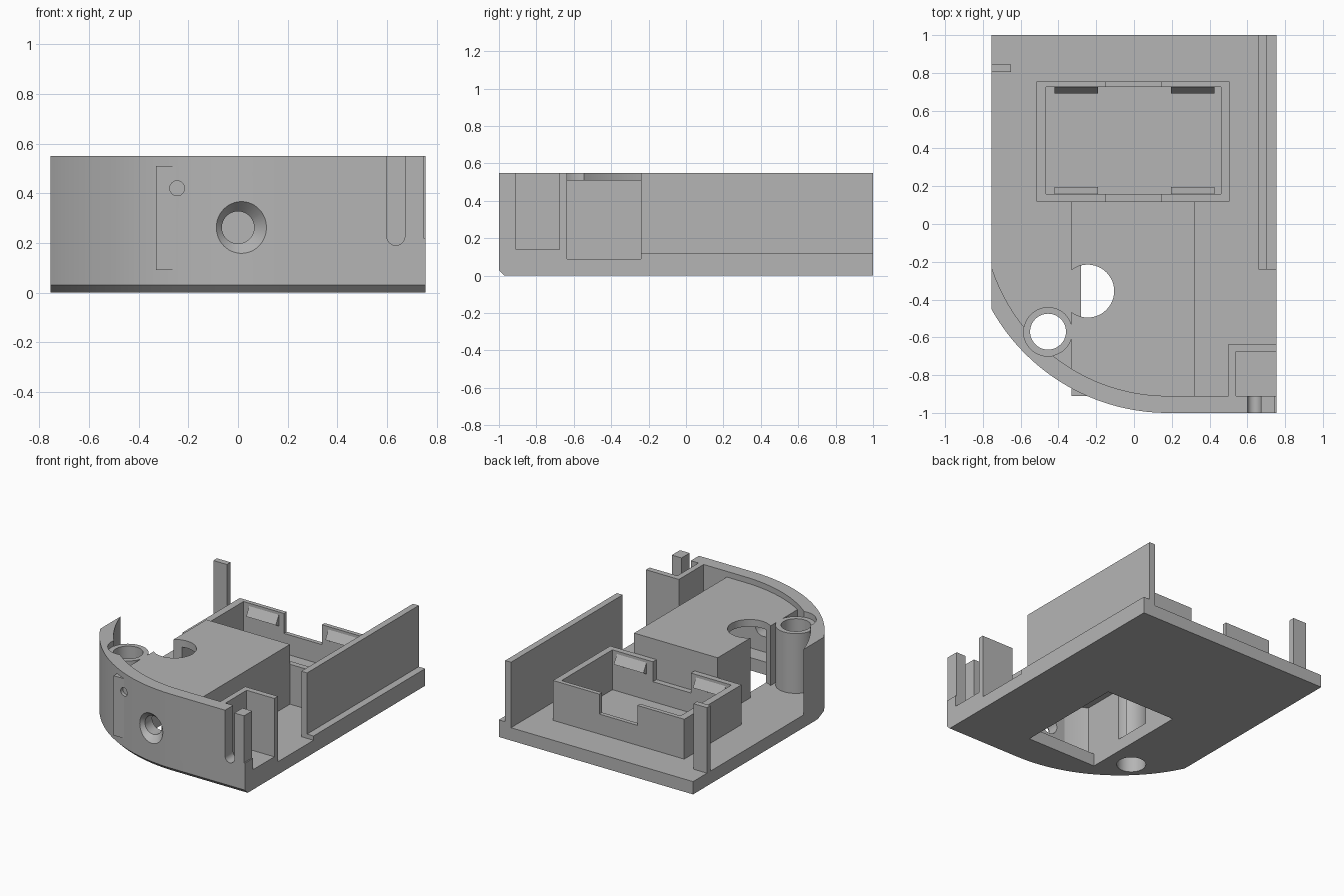
import bpy, bmesh, math
from mathutils import Matrix

if "Cube" in bpy.data.objects:
    bpy.data.objects.remove(bpy.data.objects["Cube"], do_unlink=True)

grey = bpy.data.materials.new("plain_grey")
grey.use_nodes = True
grey.diffuse_color = (0.46, 0.46, 0.46, 1)
grey.node_tree.nodes["Principled BSDF"].inputs["Base Color"].default_value = grey.diffuse_color

W, TOP, FLOOR = 0.755, 0.55, 0.09      # half width, rim height, floor height
CX, CY = 0.18, 0.07                    # centre of the curved front
parts = []


def finish(name, bm):
    bmesh.ops.recalc_face_normals(bm, faces=bm.faces)
    mesh = bpy.data.meshes.new(name)
    bm.to_mesh(mesh)
    bm.free()
    ob = bpy.data.objects.new(name, mesh)
    bpy.context.collection.objects.link(ob)
    mesh.materials.append(grey)
    parts.append(ob)
    return ob


def loft(name, loops):
    """Skin equal-length point loops and cap both ends."""
    bm = bmesh.new()
    rings = [[bm.verts.new(p) for p in loop] for loop in loops]
    n = len(rings[0])
    for a, b in zip(rings, rings[1:]):
        for i in range(n):
            j = (i + 1) % n
            bm.faces.new((a[i], a[j], b[j], b[i]))
    bm.faces.new(rings[0])
    bm.faces.new(rings[-1])
    return finish(name, bm)


def prism(name, outline, z0, z1):
    return loft(name, [[(x, y, z) for x, y in outline] for z in (z0, z1)])


def box(name, x0, x1, y0, y1, z0, z1):
    return prism(name, [(x0, y0), (x1, y0), (x1, y1), (x0, y1)], z0, z1)


def cylinder(name, x, y, r, z0, z1):
    ring = [math.tau * i / 48 for i in range(48)]
    return prism(name, [(x + r * math.cos(a), y + r * math.sin(a)) for a in ring], z0, z1)


def bore(name, x, z, r0, r1, y0, y1):
    """Round cutter along y, optionally tapered."""
    ring = [math.tau * i / 48 for i in range(48)]
    return loft(name, [[(x + r * math.cos(a), y, z + r * math.sin(a)) for a in ring]
                       for r, y in ((r0, y0), (r1, y1))])


def cut(ob, *cutters):
    for c in cutters:
        mod = ob.modifiers.new("cut", "BOOLEAN")
        mod.operation, mod.solver, mod.object = "DIFFERENCE", "EXACT", c
    graph = bpy.context.evaluated_depsgraph_get()
    mesh = bpy.data.meshes.new_from_object(ob.evaluated_get(graph))
    ob.modifiers.clear()
    ob.data = mesh


def discard(*cutters):
    for c in cutters:
        parts.remove(c)
        bpy.data.objects.remove(c, do_unlink=True)


def front_edge(r):
    """Straight front from the left side, then the arc to the right side."""
    end = math.acos((W + CX) / r)
    pts = [(W, CY - r)]
    for i in range(41):
        a = -math.pi / 2 - (math.pi / 2 - end) * i / 40
        pts.append((CX + r * math.cos(a), CY + r * math.sin(a)))
    return pts


# Base plate with a chamfered lower front edge
levels = ((1.04, 0), (1.07, 0.03), (1.07, FLOOR))
base = loft("base_plate", [[(x, y, z) for x, y in front_edge(r) + [(-W, 1), (W, 1)]]
                           for r, z in levels])

# Curved front wall
wall = prism("front_wall", front_edge(1.07) + front_edge(0.98)[::-1], FLOOR, TOP)

# Central housing and screw post
housing = box("central_housing", -0.33, 0.32, -0.91, 0.12, FLOOR, 0.51)
BX, BY = -0.455, -0.57
post = cylinder("screw_post", BX, BY, 0.13, FLOOR, 0.51)

# Screw bore, clearance above the post, base opening and housing cavity
screw = cylinder("cut_screw", BX, BY, 0.095, -0.1, 0.7)
clearance = cylinder("cut_clearance", BX, BY, 0.13, 0.51, 0.7)
opening = box("cut_opening", -0.28, 0.27, -0.74, 0.06, -0.1, 0.2)
cavity = box("cut_cavity", -0.28, 0.27, -0.86, 0.06, 0.0, 0.46)
scoop = cylinder("cut_scoop", -0.245, -0.355, 0.14, 0.05, 0.7)

# Countersunk front hole, small pilot hole, rounded cable slot
sink = bore("cut_sink", 0, 0.262, 0.125, 0.065, -1.01, -0.94)
hole = bore("cut_hole", 0, 0.262, 0.065, 0.065, -1.1, -0.8)
pilot = bore("cut_pilot", -0.245, 0.42, 0.03, 0.03, -1.1, -0.885)
slot_end = bore("cut_slot_end", 0.636, 0.226, 0.036, 0.036, -1.1, -0.85)
slot = box("cut_slot", 0.6, 0.672, -1.1, -0.85, 0.226, 0.7)
relief = box("cut_relief", 0.747, 0.8, -1.1, -0.85, 0.22, 0.7)

cut(base, screw, opening)
cut(post, screw)
cut(wall, screw, clearance, sink, hole, pilot, slot_end, slot, relief)
cut(housing, cavity, scoop, sink, hole, pilot, screw)
discard(screw, clearance, opening, cavity, scoop, sink, hole, pilot, slot_end, slot, relief)

# Side wall standing on a low ledge
box("side_ledge", 0.66, W, -0.24, 1, FLOOR, 0.12)
box("side_wall", 0.66, 0.705, -0.24, 1, 0.12, TOP)

# Corner pocket beside the cable slot
box("pocket_floor", 0.5, W, -0.91, -0.635, FLOOR, 0.14)
prism("pocket_wall", [(0.5, -0.91), (0.54, -0.91), (0.54, -0.675), (W, -0.675),
                      (W, -0.635), (0.5, -0.635)], 0.14, TOP)

# Rear corner post
box("rear_post", -W, -0.65, 0.805, 0.845, FLOOR, TOP)

# Open tray frame with a notch in its front and rear walls
frame = box("tray_frame", -0.515, 0.505, 0.12, 0.755, FLOOR, 0.37)
inside = box("cut_inside", -0.465, 0.46, 0.16, 0.725, 0.0, 0.5)
notch = box("cut_notch", -0.15, 0.145, 0.121, 0.8, 0.23, 0.5)
notch.data.transform(Matrix.Translation((0, -0.05, 0)))
notch_rear = box("cut_notch_rear", -0.15, 0.145, 0.6, 0.9, 0.23, 0.5)
cut(frame, inside, notch, notch_rear)
discard(inside, notch, notch_rear)

# Wedge-shaped snap clips inside the tray
for side, x0, x1 in (("right", -0.42, -0.19), ("left", 0.195, 0.425)):
    for end, y, d in (("front", 0.16, 1), ("rear", 0.725, -1)):
        section = [(y, 0.35), (y + 0.035 * d, 0.29), (y, 0.27)]
        loft(f"clip_{end}_{side}", [[(x, a, z) for a, z in section] for x in (x0, x1)])

# Smooth the curved surfaces, keep hard edges crisp
bpy.ops.object.select_all(action="DESELECT")
for ob in parts:
    ob.select_set(True)
bpy.context.view_layer.objects.active = base
bpy.ops.object.shade_smooth_by_angle(angle=math.radians(25))
